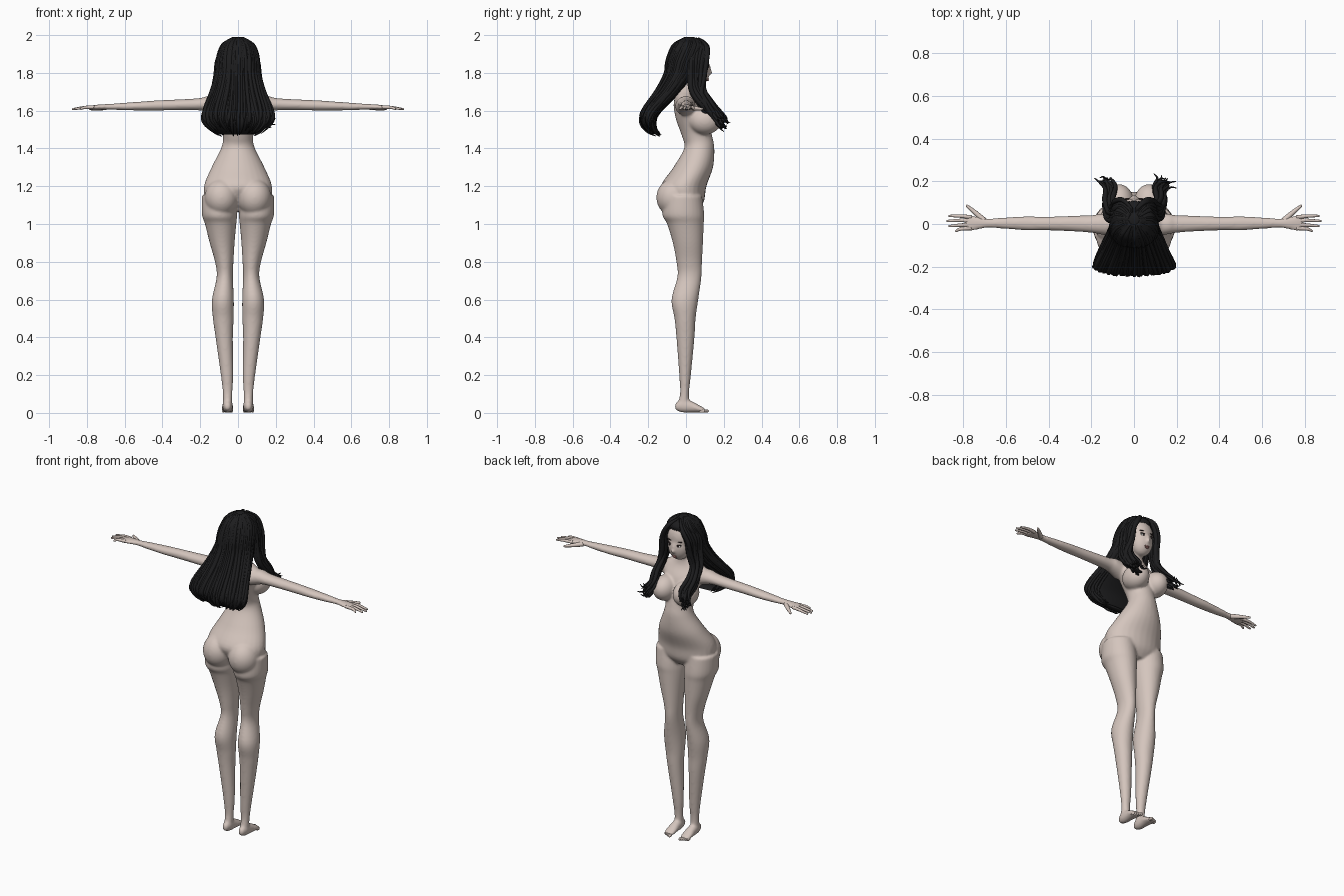
import bpy, bmesh, math, random
from mathutils import Vector, Matrix

random.seed(4)
if "Cube" in bpy.data.objects:
    bpy.data.objects.remove(bpy.data.objects["Cube"])


def material(name, rgb, rough=0.6):
    m = bpy.data.materials.new(name)
    m.use_nodes = True
    m.diffuse_color = (*rgb, 1)
    bsdf = m.node_tree.nodes["Principled BSDF"]
    bsdf.inputs["Base Color"].default_value = (*rgb, 1)
    bsdf.inputs["Roughness"].default_value = rough
    return m


SKIN = material("skin", (0.66, 0.56, 0.51))
HAIR = material("black hair", (0.012, 0.012, 0.013))
WHITE = material("eye white", (0.75, 0.75, 0.73))
DARK = material("dark iris", (0.03, 0.02, 0.02))
LIPS = material("lip pink", (0.45, 0.22, 0.2))


def smooth_rows(rows, steps=5):
    """Catmull-Rom interpolation of every column of a table."""
    rows = [Vector(r) for r in rows]
    rows = [rows[0]] + rows + [rows[-1]]
    out = []
    for a, b, c, d in zip(rows, rows[1:], rows[2:], rows[3:]):
        for i in range(steps):
            t = i / steps
            out.append(b + (c - a) * (t / 2) + (a * 2 - b * 5 + c * 4 - d) * (t * t / 2)
                       + (b * 3 - a - c * 3 + d) * (t ** 3 / 2))
    return out + [rows[-1]]


def loft(bm, rings, sides=28, ripple=0.0):
    """Skin a closed tube over rings given as (centre, half-axis u, half-axis v)."""
    loops = []
    for c, u, v in rings:
        loop = []
        for i in range(sides):
            a = math.tau * i / sides
            k = 1 + ripple * (i % 2)
            loop.append(bm.verts.new(c + (u * math.cos(a) + v * math.sin(a)) * k))
        loops.append(loop)
    for p, q in zip(loops, loops[1:]):
        for i in range(sides):
            j = (i + 1) % sides
            bm.faces.new((p[i], p[j], q[j], q[i]))
    bm.faces.new(loops[0][::-1])
    bm.faces.new(loops[-1])


def tube(bm, pts, radii, sides=7):
    rings = []
    for i, p in enumerate(pts):
        d = (pts[min(i + 1, len(pts) - 1)] - pts[max(i - 1, 0)]).normalized()
        u = d.cross(Vector((0.3, 0.9, 0.1))).normalized()
        rings.append((p, u * radii[i], d.cross(u) * radii[i]))
    loft(bm, rings, sides)


def ball(bm, c, r):
    bmesh.ops.create_uvsphere(bm, u_segments=28, v_segments=18, radius=1,
                              matrix=Matrix.Translation(c) @ Matrix.Diagonal((*r, 1)))


def finish(name, bm, mat, voxel=0):
    bmesh.ops.recalc_face_normals(bm, faces=bm.faces)
    me = bpy.data.meshes.new(name)
    bm.to_mesh(me)
    bm.free()
    me.materials.append(mat)
    ob = bpy.data.objects.new(name, me)
    bpy.context.collection.objects.link(ob)
    for p in me.polygons:
        p.use_smooth = True
    if voxel:
        rm = ob.modifiers.new("blend", "REMESH")
        rm.mode, rm.voxel_size, rm.use_smooth_shade = "VOXEL", voxel, True
        sm = ob.modifiers.new("soften", "SMOOTH")
        sm.factor, sm.iterations = 0.5, 10
    return ob


X, Y, Z = Vector((1, 0, 0)), Vector((0, 1, 0)), Vector((0, 0, 1))

# Body: overlapping volumes blended into a single skin
body = bmesh.new()
torso = [(1.07, 0, .09, .06), (1.12, 0, .165, .095), (1.2, -.012, .18, .12),
         (1.3, .038, .14, .105), (1.4, .07, .09, .08), (1.46, .06, .08, .08),
         (1.55, .033, .1, .085), (1.62, .015, .13, .08), (1.67, 0, .135, .06),
         (1.7, 0, .09, .047), (1.74, .003, .05, .042), (1.82, .025, .037, .038)]
loft(body, [(Vector((0, y, z)), X * a, Y * b) for z, y, a, b in smooth_rows(torso)])

leg = [(1.15, .1, -.015, .092, .1), (1.05, .098, -.014, .093, .111), (1, .092, -.003, .083, .097),
       (.9, .084, .01, .066, .08), (.8, .073, .017, .049, .068), (.72, .07, .018, .043, .064),
       (.6, .08, -.006, .058, .071), (.5, .078, -.005, .055, .056), (.4, .073, -.003, .046, .048),
       (.2, .058, -.005, .033, .031), (.1, .055, -.008, .025, .024), (.03, .055, -.014, .024, .035)]
foot = [(-.058, .033, .014, .016), (-.02, .038, .026, .036), (.03, .032, .029, .03),
        (.075, .02, .032, .018), (.1, .013, .027, .011)]
arm = [(.1, -.005, 1.622, .055, .05), (.16, 0, 1.635, .048, .042), (.2, 0, 1.634, .041, .033),
       (.3, .002, 1.631, .036, .029), (.42, .002, 1.628, .032, .027), (.5, .003, 1.625, .033, .024),
       (.6, .004, 1.622, .027, .02), (.68, .004, 1.621, .022, .015), (.72, .004, 1.62, .028, .014),
       (.76, .004, 1.618, .037, .012), (.79, .004, 1.615, .034, .01)]
for s in (-1, 1):
    loft(body, [(Vector((s * x, y, z)), X * a, Y * b) for z, x, y, a, b in smooth_rows(leg)])
    loft(body, [(Vector((s * .055, y, z)), X * a, Z * b) for y, z, a, b in smooth_rows(foot)])
    loft(body, [(Vector((s * x, y, z)), Y * a, Z * b) for x, y, z, a, b in smooth_rows(arm)])
    ball(body, (s * .087, -.063, 1.14), (.09, .094, .1))
    ball(body, (s * .07, .1, 1.548), (.07, .087, .075))
    ball(body, (s * .066, .052, 1.815), (.008, .016, .025))
# Head, jaw and nose
ball(body, (0, .03, 1.87), (.088, .09, .1))
ball(body, (0, .065, 1.815), (.066, .062, .085))
ball(body, (0, .124, 1.803), (.012, .017, .014))
ball(body, (0, .12, 1.82), (.008, .013, .026))
finish("body", body, SKIN, 0.0065)

# Hands and toes
fingers = [(.037, .868, .038), (.017, .878, .014), (-.005, .868, -.01), (-.023, .835, -.034)]
for s, side in ((1, "left"), (-1, "right")):
    bm = bmesh.new()
    for y0, tip_x, tip_y in fingers:
        path = smooth_rows([(s * .76, y0 * .85, 1.618), (s * .81, y0, 1.617), (s * tip_x, tip_y, 1.608)])
        tube(bm, path, [.0095 - .005 * (i / 10) ** 2 for i in range(11)], 10)
    path = smooth_rows([(s * .7, .015, 1.617), (s * .745, .055, 1.612), (s * .785, .088, 1.608)])
    tube(bm, path, [.014 - .009 * (i / 10) ** 1.5 for i in range(11)], 10)
    finish(side + "_fingers", bm, SKIN)
    bm = bmesh.new()
    for i in range(5):
        ball(bm, (s * (.036 + .0105 * i), .105 - .005 * i, .01), (.0085 - .0007 * i, .016, .009))
    finish(side + "_toes", bm, SKIN)

# Facial features
for s, side in ((1, "left"), (-1, "right")):
    for part, c, r, mat in (("eye", (.028, .113, 1.835), (.015, .007, .007), WHITE),
                            ("iris", (.028, .118, 1.835), (.007, .004, .0068), DARK),
                            ("lashes", (.029, .113, 1.842), (.018, .009, .003), DARK),
                            ("brow", (.03, .109, 1.861), (.019, .009, .003), DARK)):
        bm = bmesh.new()
        ball(bm, (s * c[0], c[1], c[2]), r)
        finish(side + "_" + part, bm, mat)
bm = bmesh.new()
ball(bm, (0, .115, 1.769), (.017, .007, .004))
ball(bm, (0, .114, 1.762), (.014, .008, .005))
finish("lips", bm, LIPS)

# Back hair: rippled mass with strands laid along it
mass = smooth_rows([(1.987, .022, .025, .025), (1.95, .022, .078, .083), (1.9, .002, .1, .09),
                    (1.85, -.018, .107, .085), (1.79, -.036, .112, .075), (1.7, -.092, .138, .065),
                    (1.6, -.178, .178, .048), (1.545, -.197, .178, .04), (1.495, -.175, .125, .025),
                    (1.475, -.145, .09, .014)], 4)
bm = bmesh.new()
loft(bm, [(Vector((0, y, z)), X * a, Y * b) for z, y, a, b in mass], 72, 0.05)
finish("hair_mass", bm, HAIR)

bm = bmesh.new()
for k in range(84):
    ang = (k / 83 * 2 - 1) * 2.4
    n = random.randint(len(mass) - 6, len(mass))
    phase, size = random.uniform(0, 6), random.uniform(.007, .011)
    pts = []
    for i, (z, y, a, b) in enumerate(mass[:n]):
        t = i / len(mass)
        w = ang + .05 * t * math.sin(9 * t + phase)
        k2 = 1 + .05 * t * math.sin(7 * t + phase)
        pts.append(Vector((a * math.sin(w) * k2, y - b * math.cos(w) * k2,
                           z - .012 * t * math.sin(phase))))
    radii = [size * min(1, .45 + i / 8, .15 + (n - 1 - i) / 6) for i in range(n)]
    tube(bm, pts, radii)
finish("hair_strands", bm, HAIR)

# Front locks: parted in the centre, framing the face and falling over the chest
lock = [(.008, .07, 1.982), (.05, .112, 1.94), (.083, .108, 1.87), (.09, .095, 1.79),
        (.105, .085, 1.71), (.115, .12, 1.64), (.105, .165, 1.58), (.125, .195, 1.54)]
for s, side in ((1, "left"), (-1, "right")):
    bm = bmesh.new()
    for k in range(20):
        f = k / 19
        dx, dy, ph = random.uniform(-.012, .03), random.uniform(-.022, .014), random.uniform(0, 6)
        rows = []
        for i, (x, y, z) in enumerate(lock):
            t = i / (len(lock) - 1)
            spread = .06 * f * (1 - t) * min(1, 3 * t)
            rows.append((s * (x + spread * .35 + dx * t + .012 * t * math.sin(5 * t + ph)),
                         y - spread * 1.6 - .07 * f * (1 - t) ** 2 + dy * t + .01 * t * math.cos(6 * t + ph),
                         z + .03 * t * math.sin(ph)))
        # wispy curl at the end
        x, y, z = rows[-1]
        rows.append((x + s * random.uniform(-.02, .04), y + random.uniform(-.01, .025),
                     z + random.uniform(-.025, .02)))
        pts = smooth_rows(rows, 4)
        n = len(pts)
        tube(bm, pts, [.013 * min(1, .4 + i / 8, .1 + (n - 1 - i) / 12) for i in range(n)])
    finish(side + "_front_lock", bm, HAIR)
